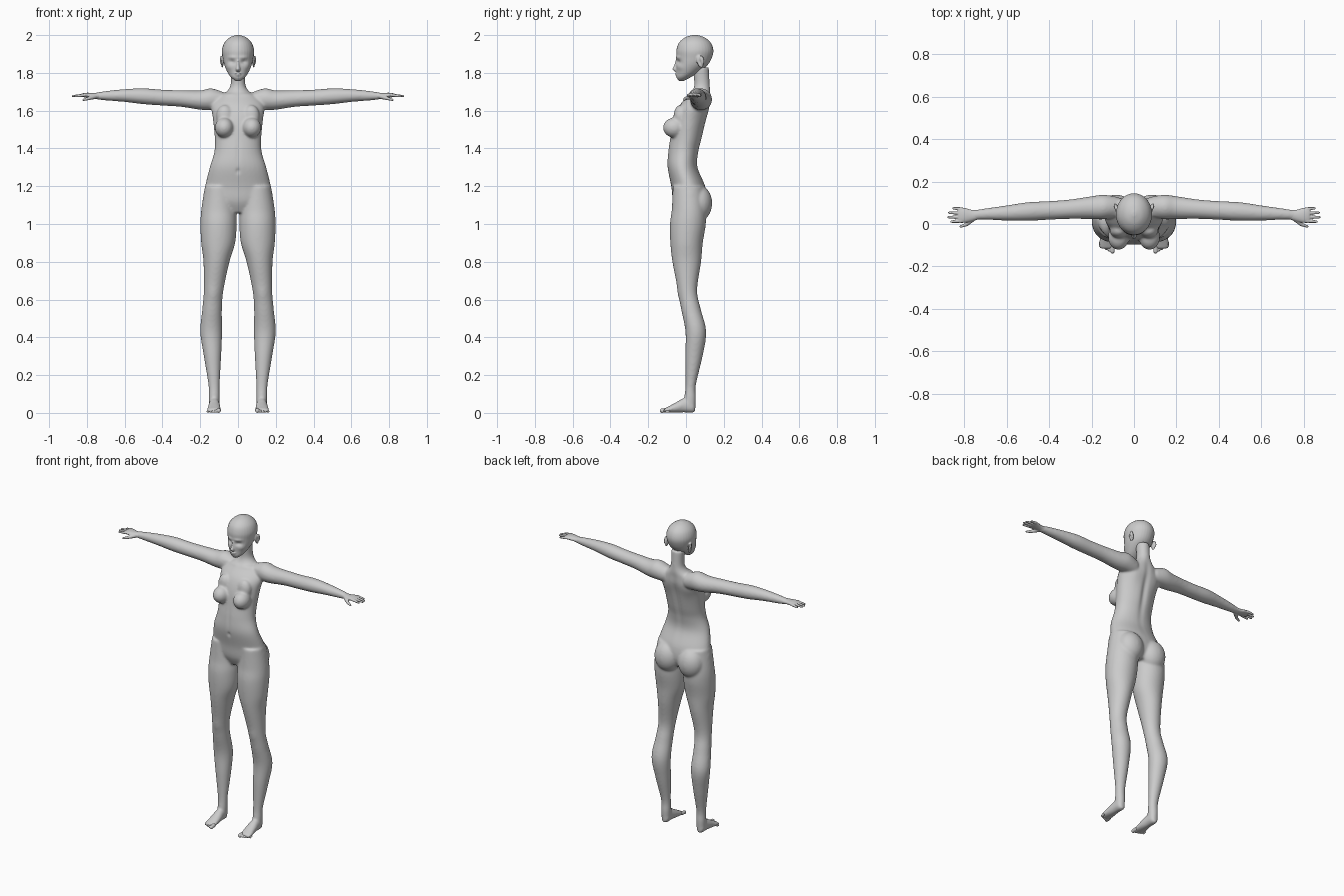
import bpy, bmesh, math
from mathutils import Vector, Matrix

cube = bpy.data.objects.get("Cube")
if cube:
    bpy.data.objects.remove(cube, do_unlink=True)

grey = bpy.data.materials.new("mannequin grey")
grey.use_nodes = True
tone = (0.6, 0.6, 0.6, 1)
grey.diffuse_color = tone
grey.node_tree.nodes["Principled BSDF"].inputs["Base Color"].default_value = tone
SIDES = (1, -1)


def spline(rows, steps=5):
    """Catmull-Rom interpolation of profile rows."""
    pts = [Vector(r) for r in rows]
    pts = [pts[0]] + pts + [pts[-1]]
    out = []
    for a, b, c, d in zip(pts, pts[1:], pts[2:], pts[3:]):
        for k in range(steps):
            t = k / steps
            out.append(b + (c - a) * (t / 2) + (a * 2 - b * 5 + c * 4 - d) * (t * t / 2)
                       + (b * 3 - a - c * 3 + d) * (t ** 3 / 2))
    return out + [pts[-1]]


def loft(bm, rows, axis="z", side=1, count=32):
    """Skin elliptical rings; each row is x, y, z and two radii."""
    rings = []
    for x, y, z, ra, rb in spline(rows):
        ring = []
        for k in range(count):
            angle = math.tau * k / count
            u, v = ra * math.cos(angle), rb * math.sin(angle)
            offset = {"z": (u, v, 0), "x": (0, u, v), "y": (u, 0, v)}[axis]
            p = Vector((x, y, z)) + Vector(offset)
            ring.append(bm.verts.new((p.x * side, p.y, max(p.z, 0))))
        rings.append(ring)
    for low, high in zip(rings, rings[1:]):
        for k in range(count):
            n = (k + 1) % count
            bm.faces.new((low[k], low[n], high[n], high[k]))
    bm.faces.new(rings[0])
    bm.faces.new(rings[-1])


def blob(bm, centre, radii, side=1, tilt=0):
    """Ellipsoid, tilted about the x axis."""
    matrix = (Matrix.Translation((centre[0] * side, centre[1], centre[2]))
              @ Matrix.Rotation(tilt, 4, "X") @ Matrix.Diagonal((*radii, 1)))
    bmesh.ops.create_uvsphere(bm, u_segments=24, v_segments=16, radius=1, matrix=matrix)


def digit(bm, start, end, r1, r2, side=1):
    """Tapered finger with round ends."""
    a, b = (Vector((p[0] * side, p[1], p[2])) for p in (start, end))
    turn = (b - a).to_track_quat("Z", "Y").to_matrix().to_4x4()
    bmesh.ops.create_cone(bm, cap_ends=True, segments=16, radius1=r1, radius2=r2,
                          depth=(b - a).length, matrix=Matrix.Translation((a + b) / 2) @ turn)
    for p, r in ((a, r1), (b, r2)):
        bmesh.ops.create_uvsphere(bm, u_segments=16, v_segments=10, radius=r,
                                  matrix=Matrix.Translation(p))


def fuse(name, bm, voxel, rounds, sculpt=()):
    """Blend overlapping solids into one skin, then push soft dents and swells."""
    bmesh.ops.recalc_face_normals(bm, faces=bm.faces)
    mesh = bpy.data.meshes.new(name)
    bm.to_mesh(mesh)
    bm.free()
    obj = bpy.data.objects.new(name, mesh)
    bpy.context.collection.objects.link(obj)
    remesh = obj.modifiers.new("Blend", "REMESH")
    remesh.mode, remesh.voxel_size = "VOXEL", voxel
    relax = obj.modifiers.new("Relax", "SMOOTH")
    relax.factor, relax.iterations = 0.5, rounds
    graph = bpy.context.evaluated_depsgraph_get()
    skin = bpy.data.meshes.new_from_object(obj.evaluated_get(graph))
    obj.modifiers.clear()
    obj.data = skin
    normals = [v.normal.copy() for v in skin.vertices]
    for centre, size, amount in sculpt:
        for v, n in zip(skin.vertices, normals):
            p = (abs(v.co.x), v.co.y, v.co.z)
            d = sum(((q - c) / s) ** 2 for q, c, s in zip(p, centre, size))
            if d < 6:
                v.co += n * amount * math.exp(-d)
    skin.materials.clear()
    skin.materials.append(grey)
    for face in skin.polygons:
        face.use_smooth = True
        face.material_index = 0
    return obj


# Torso and neck
body = bmesh.new()
loft(body, [(0, .02, 1.06, .1, .06), (0, .02, 1.12, .18, .088), (0, .012, 1.2, .174, .09),
            (0, -.018, 1.3, .15, .08), (0, -.014, 1.38, .126, .081), (0, 0, 1.45, .123, .085),
            (0, .02, 1.55, .132, .088), (0, .043, 1.62, .14, .083), (0, .065, 1.67, .11, .063),
            (0, .08, 1.7, .062, .05), (0, .085, 1.74, .039, .042), (0, .078, 1.83, .04, .043)])
for s in SIDES:
    # Bust and hips
    blob(body, (.073, -.062, 1.51), (.05, .06, .053), s)
    blob(body, (.07, -.03, 1.57), (.045, .036, .06), s)
    blob(body, (.084, .066, 1.11), (.083, .073, .096), s)
    # Legs
    loft(body, [(.1, .01, 1.2, .075, .08), (.102, .015, 1.08, .092, .09),
                (.103, .01, 1, .096, .095), (.105, .003, .9, .09, .086),
                (.114, .004, .8, .069, .076), (.129, .008, .65, .052, .051),
                (.137, .026, .55, .052, .052), (.142, .052, .43, .058, .055),
                (.135, .042, .3, .046, .046), (.127, .025, .15, .03, .028),
                (.126, .022, .08, .029, .031), (.126, .02, .02, .026, .03)], "z", s)
    # Feet
    loft(body, [(.126, .048, .026, .014, .02), (.126, .035, .034, .025, .034),
                (.126, -.01, .04, .029, .038), (.126, -.055, .028, .034, .027),
                (.128, -.095, .017, .037, .016), (.128, -.118, .011, .034, .01)], "y", s)
    # Arms
    loft(body, [(.07, .08, 1.65, .045, .045), (.14, .08, 1.66, .058, .058),
                (.2, .077, 1.656, .054, .051), (.3, .07, 1.664, .046, .044),
                (.4, .064, 1.669, .044, .042), (.5, .059, 1.676, .044, .042),
                (.6, .052, 1.68, .036, .034), (.7, .047, 1.679, .027, .025),
                (.75, .043, 1.678, .023, .018), (.78, .04, 1.68, .02, .012)], "x", s)
fuse("body", body, .006, 14, [
    ((0, .1, 1.5), (.02, .07, .17), -.01),        # spine
    ((0, -.095, 1.28), (.01, .03, .014), -.006),  # navel
    ((0, -.1, 1.38), (.012, .04, .08), -.003),    # midline
    ((.06, .02, 1.685), (.05, .04, .01), .004),   # collar bones
    ((.085, .12, 1.58), (.04, .05, .05), .006),   # shoulder blades
    ((.13, -.045, .63), (.03, .03, .04), .004)])  # knees

# Head with jaw, nose, lips and ears
head = bmesh.new()
loft(head, [(0, -.025, 1.757, .012, .012), (0, -.014, 1.775, .036, .036),
            (0, .006, 1.8, .054, .057), (0, .03, 1.84, .072, .083), (0, .043, 1.88, .081, .094),
            (0, .047, 1.92, .085, .098), (0, .047, 1.96, .072, .084),
            (0, .047, 1.988, .043, .051), (0, .047, 2.001, .008, .01)])
loft(head, [(0, -.045, 1.868, .007, .01), (0, -.052, 1.84, .008, .011),
            (0, -.057, 1.82, .012, .015), (0, -.05, 1.808, .01, .01)])
blob(head, (0, -.048, 1.797), (.019, .011, .005))
blob(head, (0, -.046, 1.788), (.016, .011, .005))
for s in SIDES:
    blob(head, (.083, .075, 1.86), (.007, .018, .034), s, .25)
    blob(head, (.089, .084, 1.868), (.007, .012, .025), s, .25)
fuse("head", head, .004, 4, [
    ((.033, -.045, 1.858), (.02, .03, .012), -.009),  # eye sockets
    ((.03, -.05, 1.882), (.025, .03, .009), .004),    # brow
    ((.045, -.03, 1.83), (.018, .03, .015), .003),    # cheeks
    ((.09, .073, 1.858), (.01, .007, .014), -.004)])  # ear hollows

for s, label in zip(SIDES, ("left", "right")):
    # Palm, fingers and thumb
    hand = bmesh.new()
    loft(hand, [(.73, .045, 1.678, .022, .018), (.765, .04, 1.679, .027, .015),
                (.8, .041, 1.682, .035, .013), (.822, .042, 1.682, .036, .01),
                (.83, .042, 1.682, .03, .007)], "x", s)
    for k, tip in enumerate((.861, .875, .872, .852)):
        y = .014 + .019 * k
        digit(hand, (.815, y, 1.682), (tip, y * 1.1 - .004, 1.677), .0085, .006, s)
    digit(hand, (.76, .025, 1.674), (.79, -.002, 1.665), .013, .009, s)
    digit(hand, (.79, -.002, 1.665), (.818, -.012, 1.657), .009, .006, s)
    fuse(label + "_hand", hand, .003, 3)

    # Toes, the largest on the inside
    toes = bmesh.new()
    for k in range(5):
        r = .0115 if k == 0 else .0085 - .0006 * k
        x = .102 + .0145 * k
        digit(toes, (x, -.105 + .004 * k, r + .003), (x, -.128 + .006 * k, r), r, r, s)
    fuse(label + "_toes", toes, .003, 2)
